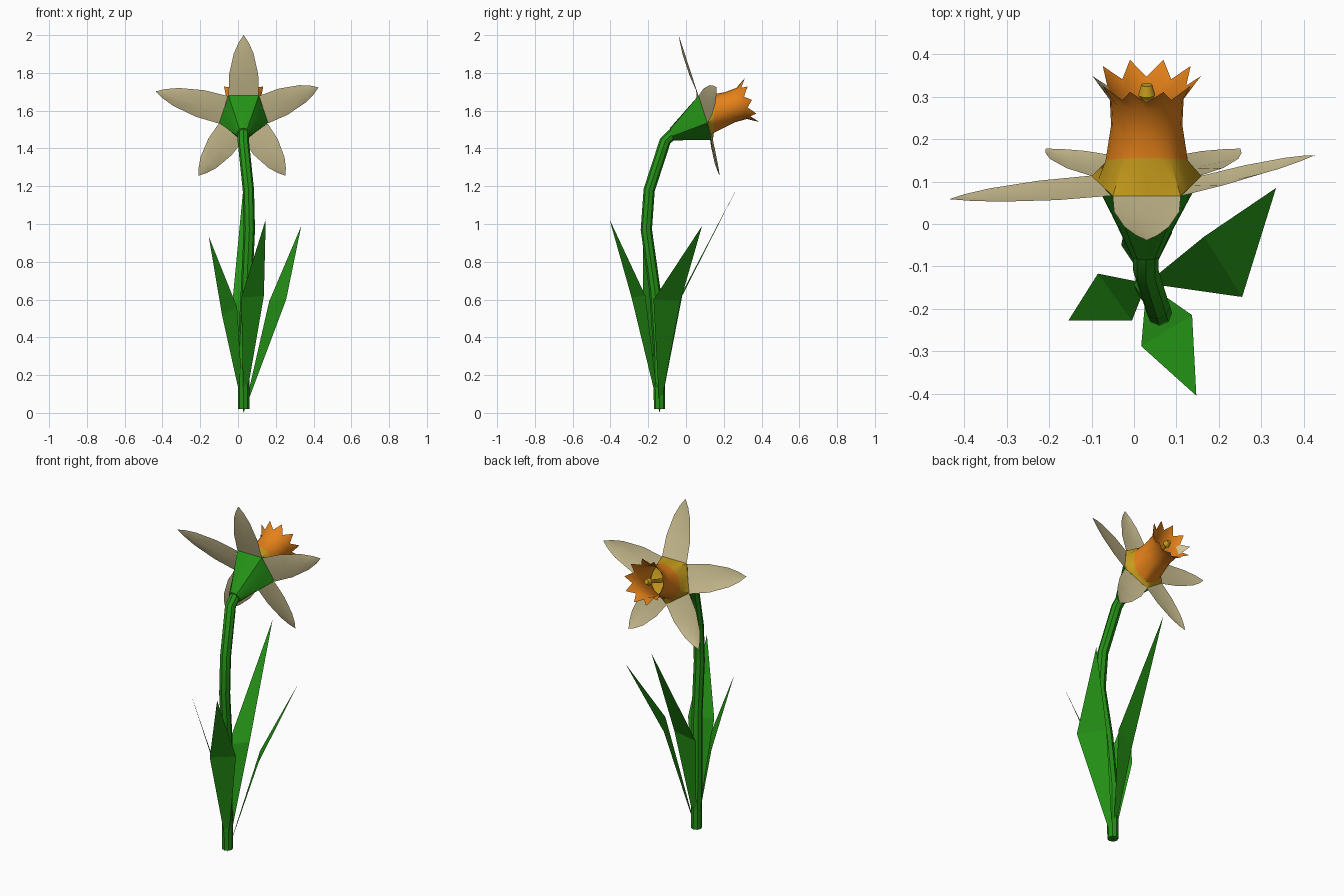
import bpy, bmesh
from math import sin, cos, radians, pi
from mathutils import Vector

if "Cube" in bpy.data.objects:
    bpy.data.objects.remove(bpy.data.objects["Cube"])


def material(name, r, g, b):
    m = bpy.data.materials.new(name)
    m.use_nodes = True
    m.diffuse_color = (r, g, b, 1)
    node = next(n for n in m.node_tree.nodes if n.type == "BSDF_PRINCIPLED")
    node.inputs["Base Color"].default_value = (r, g, b, 1)
    return m


GREEN = material("leaf_green", 0.018, 0.29, 0.008)
CREAM = material("petal_cream", 0.66, 0.57, 0.31)
ORANGE = material("trumpet_orange", 0.78, 0.22, 0.01)
YELLOW = material("throat_yellow", 0.6, 0.35, 0.012)


def finish(name, bm, mats, smooth=0):
    mesh = bpy.data.meshes.new(name)
    bm.to_mesh(mesh)
    bm.free()
    ob = bpy.data.objects.new(name, mesh)
    bpy.context.collection.objects.link(ob)
    for m in mats:
        mesh.materials.append(m)
    if smooth:
        bpy.ops.object.select_all(action="DESELECT")
        ob.select_set(True)
        bpy.context.view_layer.objects.active = ob
        bpy.ops.object.shade_smooth_by_angle(angle=radians(smooth))
    return ob


def loft(name, rings, mats, rule=None, caps=(False, False), smooth=40):
    """Skin closed rings of points; rule(band, segment) picks the colour."""
    bm = bmesh.new()
    loops = [[bm.verts.new(p) for p in ring] for ring in rings]
    n = len(loops[0])
    for band, (a, b) in enumerate(zip(loops, loops[1:])):
        for i in range(n):
            j = (i + 1) % n
            f = bm.faces.new((a[i], a[j], b[j], b[i]))
            f.material_index = rule(band, i) if rule else 0
    if caps[0]:
        bm.faces.new(loops[0][::-1])
    if caps[1]:
        bm.faces.new(loops[-1])
    return finish(name, bm, mats, smooth)


# Flower frame: U sideways, V up the face, W along the trumpet
CENTRE = Vector((0.03, 0.10, 1.575))
U = Vector((1, 0, 0))
V = Vector((0, -0.31, 0.95)).normalized()
W = U.cross(V) * -1
SEGS = 20
APOTHEM = 0.11


def at(angle, r, t):
    return CENTRE + U * (r * cos(angle)) + V * (r * sin(angle)) + W * t


def ring(fn):
    return [at(a, *fn(a, i)) for i, a in
            ((i, 2 * pi * i / SEGS) for i in range(SEGS))]


def pentagon(a):
    off = (a - radians(90) + pi / 5) % (2 * pi / 5) - pi / 5
    return APOTHEM / cos(off)


# Stem: tube following a bent path
path = [Vector(p) for p in ((0.03, -0.14, 0.02), (0.03, -0.145, 0.35),
        (0.045, -0.165, 0.65), (0.06, -0.21, 0.97), (0.055, -0.195, 1.18),
        (0.028, -0.11, 1.44), (0.028, -0.06, 1.485))]
stem_rings = []
for k, p in enumerate(path):
    d = (path[min(k + 1, len(path) - 1)] - path[max(k - 1, 0)]).normalized()
    side = (U - d * U.dot(d)).normalized()
    up = d.cross(side)
    stem_rings.append([p + (side * cos(i * pi / 4) + up * sin(i * pi / 4)) * 0.03
                       for i in range(8)])
loft("stem", stem_rings, [GREEN], caps=(True, True))

# Calyx: round at the stem, opening to a pentagon
neck = Vector((0.028, -0.075, 1.475))
outer = ring(lambda a, i: (pentagon(a), 0))
inner = [neck + (at(2 * pi * i / SEGS, 0.034, 0) - CENTRE) for i in range(SEGS)]
middle = [p.lerp(q, 0.5) for p, q in zip(inner, outer)]
loft("calyx", [inner, middle, outer], [GREEN], caps=(True, False))

# Trumpet: pentagonal base, round tube, flared toothed rim
def tooth(a, i):
    return (0.128, 0.262) if i % 2 == 0 else (0.098, 0.228)


trumpet_rings = [
    outer,
    ring(lambda a, i: (0.097 - 0.006 * sin(a), 0.052 + 0.036 * sin(a))),
    ring(lambda a, i: (0.084, 0.14)),
    ring(lambda a, i: (0.087, 0.205)),
    ring(tooth),
]


def trumpet_colour(band, i):
    if band == 0:
        return 1
    return 2 if band == 3 and i in (9, 10) else 0


loft("trumpet", trumpet_rings, [ORANGE, YELLOW, CREAM], trumpet_colour)

# Throat floor and pistil
loft("throat_floor", [ring(lambda a, i: (0.09, 0.055)),
                      ring(lambda a, i: (0.02, 0.04))],
     [YELLOW], caps=(False, True))
loft("pistil", [ring(lambda a, i, r=r, t=t: (r, t)) for r, t in
                ((0.012, 0.03), (0.01, 0.2), (0.02, 0.215), (0.013, 0.24))],
     [YELLOW], caps=(True, True))

# Petals: one per pentagon edge (name, angle, tip reach, forward bend)
petals = (("top_petal", 90, 0.447, 0.0), ("left_petal", 17, 0.415, 0.105),
          ("right_petal", 164, 0.485, 0.0),
          ("lower_left_petal", -56, 0.395, -0.025),
          ("lower_right_petal", -126, 0.405, -0.025))
profile = ((0, 0.08, 0), (0.35, 0.077, 0.012), (0.7, 0.052, 0.012), (0.88, 0.026, 0.006))
for name, deg, reach, bend in petals:
    a = radians(deg)
    out = U * cos(a) + V * sin(a)
    across = V * cos(a) - U * sin(a)
    bm = bmesh.new()
    rows = []
    for f, half, cup in profile:
        mid = CENTRE + out * (APOTHEM + f * (reach - APOTHEM)) + W * (bend * f)
        rows.append([bm.verts.new(mid + across * half * s - W * cup * (1 - abs(s)))
                     for s in (-1, 0, 1)])
    for p, q in zip(rows, rows[1:]):
        for i in (0, 1):
            bm.faces.new((p[i], p[i + 1], q[i + 1], q[i]))
    tip = bm.verts.new(CENTRE + out * reach + W * bend)
    for i in (0, 1):
        bm.faces.new((rows[-1][i], rows[-1][i + 1], tip))
    finish(name, bm, [CREAM], 40)

# Leaves: pointed blades with one bend across the widest part
root = (0.03, -0.14, 0.0)
leaves = {
    "right_leaf": ((-0.085, -0.117, 0.52), (-0.005, -0.228, 0.56), (-0.155, -0.228, 0.935)),
    "left_leaf": ((0.255, -0.172, 0.60), (0.165, -0.03, 0.59), (0.335, 0.085, 0.99)),
    "front_leaf": ((0.137, -0.215, 0.62), (0.017, -0.288, 0.61), (0.147, -0.405, 1.025)),
    "back_leaf": ((-0.03, -0.05, 0.58), (0.09, -0.02, 0.62), (0.03, 0.28, 1.21)),
}
for name, (side_a, side_b, tip) in leaves.items():
    bm = bmesh.new()
    r, a, b, t = (bm.verts.new(p) for p in (root, side_a, side_b, tip))
    bm.faces.new((r, a, b))
    bm.faces.new((a, t, b))
    finish(name, bm, [GREEN])
